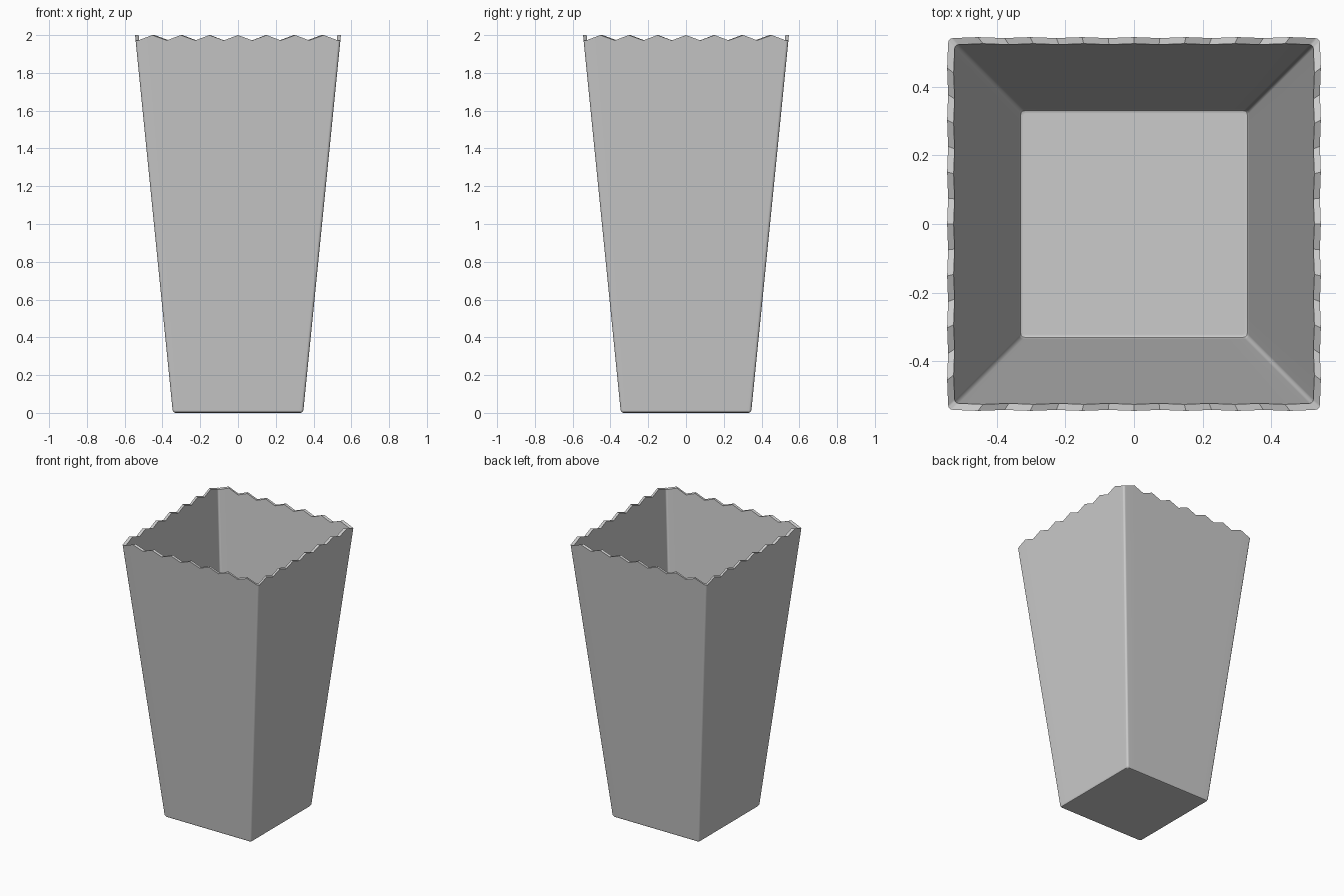
import bpy, bmesh
from math import sin, cos, pi

if "Cube" in bpy.data.objects:
    bpy.data.objects.remove(bpy.data.objects["Cube"])

TEETH = 7
STEPS = TEETH * 2
ARC = 3


def half_width(z):
    return 0.345 + 0.1 * z


bm = bmesh.new()


def ring(z, inset=0.0, radius=0.014, dip=0.0):
    """Rounded square loop; dip lowers every other point into a zigzag."""
    pts = []
    for side in range(4):
        a = side * pi / 2
        c, s = round(cos(a)), round(sin(a))
        local = []
        for i in range(STEPS + 1):
            zz = z - (dip if i % 2 == 0 else 0)
            h = half_width(zz) - inset
            local.append(((h - radius) * (2 * i / STEPS - 1), -h, zz))
        zz = z - dip
        k = half_width(zz) - inset - radius
        for j in range(1, ARC):
            t = -pi / 2 + j / ARC * pi / 2
            local.append((k + radius * cos(t), -k + radius * sin(t), zz))
        pts += [(x * c - y * s, x * s + y * c, w) for x, y, w in local]
    return [bm.verts.new(p) for p in pts]


# Outer wall up, over the zigzag rim, then down the inner wall
T = 0.019
rings = [
    ring(0.0, 0.014, 0.008),
    ring(0.004, 0.005, 0.012),
    ring(0.014),
    ring(2.0, dip=0.028),
    ring(2.0, T, 0.012, dip=0.028),
    ring(0.034, T - 0.006, 0.012),
    ring(0.024, T - 0.002, 0.011),
    ring(0.02, T + 0.006, 0.008),
]
for a, b in zip(rings, rings[1:]):
    n = len(a)
    for i in range(n):
        j = (i + 1) % n
        bm.faces.new((a[i], a[j], b[j], b[i]))

# Underside and inner floor
bm.faces.new(rings[0][::-1])
bm.faces.new(rings[-1])
bmesh.ops.recalc_face_normals(bm, faces=bm.faces)

mesh = bpy.data.meshes.new("popcorn_box")
bm.to_mesh(mesh)
bm.free()
box = bpy.data.objects.new("popcorn_box", mesh)
bpy.context.collection.objects.link(box)
bpy.context.view_layer.objects.active = box
box.select_set(True)
bpy.ops.object.shade_smooth_by_angle(angle=0.6)
# Weighted normals keep the large walls flat between the soft corners
weighted = box.modifiers.new("flat_walls", 'WEIGHTED_NORMAL')
weighted.keep_sharp = True
